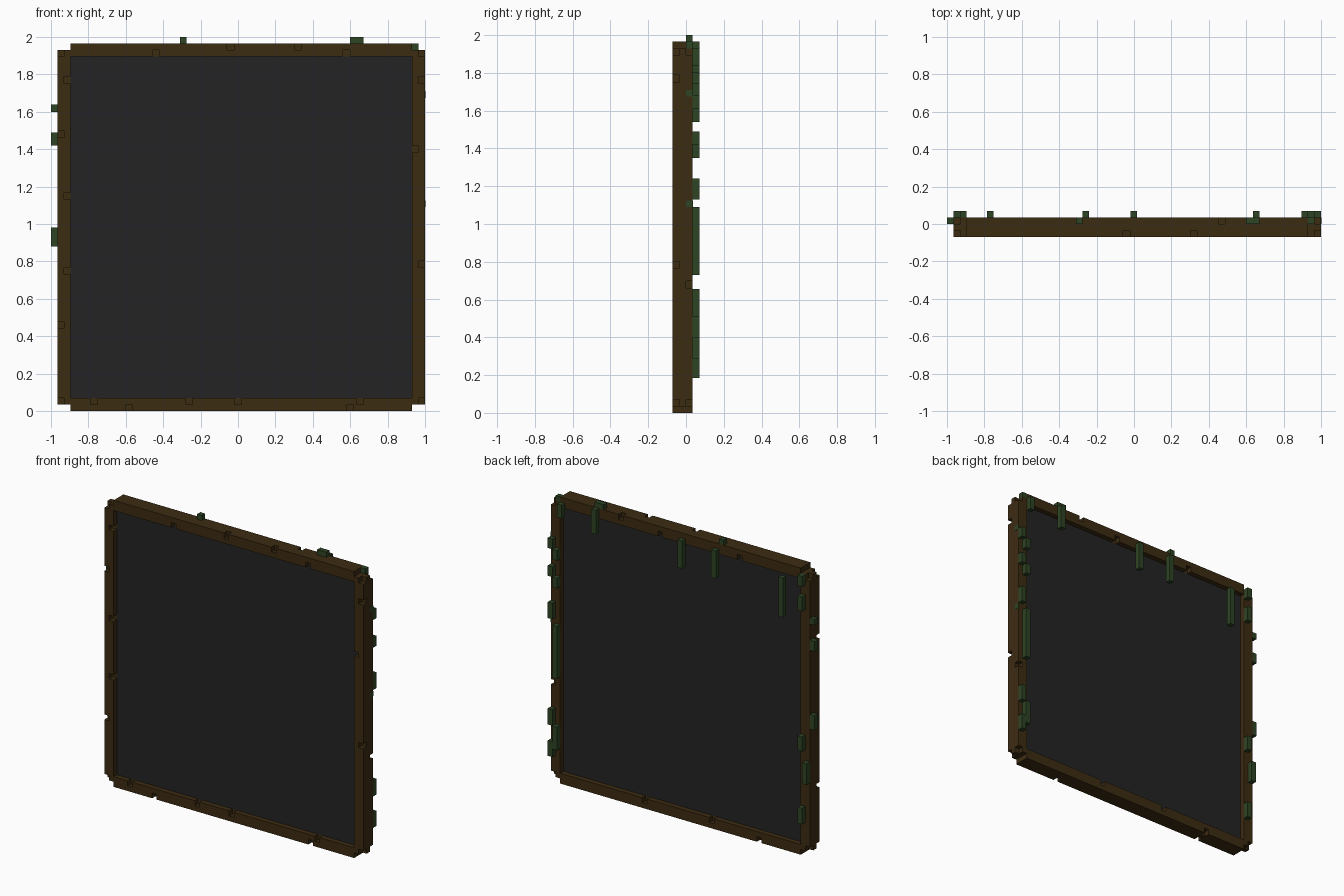
import bpy, bmesh
from mathutils import Matrix, Vector

cube = bpy.data.objects.get("Cube")
if cube:
    bpy.data.objects.remove(cube)

U = 2 / 57                      # block size
F, B = -2 * U, U                # front and back of the frame


def material(name, rgb):
    m = bpy.data.materials.new(name)
    m.use_nodes = True
    m.diffuse_color = (*rgb, 1)
    m.node_tree.nodes["Principled BSDF"].inputs["Base Color"].default_value = (*rgb, 1)
    m.node_tree.nodes["Principled BSDF"].inputs["Roughness"].default_value = 0.9
    return m


wood = material("dark brown wood", (0.046, 0.025, 0.006))
slate = material("dark grey panel", (0.0175, 0.0175, 0.0180))
moss = material("moss green", (0.027, 0.058, 0.018))


def boxes(name, spans, mat):
    """One object made of boxes, each given as (x0, x1, y0, y1, z0, z1)."""
    bm = bmesh.new()
    for x0, x1, y0, y1, z0, z1 in spans:
        centre = Vector((x0 + x1, y0 + y1, z0 + z1)) / 2
        size = Matrix.Diagonal((x1 - x0, y1 - y0, z1 - z0, 1))
        bmesh.ops.create_cube(bm, size=1, matrix=Matrix.Translation(centre) @ size)
    mesh = bpy.data.meshes.new(name)
    bm.to_mesh(mesh)
    bm.free()
    mesh.materials.append(mat)
    obj = bpy.data.objects.new(name, mesh)
    bpy.context.collection.objects.link(obj)
    return obj


def bar(name, axis, along, across, outward, notches):
    """Frame bar with one-block notches: (position, outer or inner, front or back)."""
    def span(a, c, y):
        return (*a, *y, *c) if axis == "x" else (*c, *y, *a)

    obj = boxes(name, [span(along, across, (F, B))], wood)
    middle = sum(across) / 2
    cuts = []
    for pos, edge, face in notches:
        side = outward if edge == "outer" else -outward
        c = sorted((middle, middle + side * (U + 0.01)))
        y = (F - 0.01, F + U) if face == "front" else (B - U, B + 0.01)
        cuts.append(span((pos - U / 2, pos + U / 2), c, y))
    cutter = boxes(name + "_cutter", cuts, wood)
    cutter.hide_render = True
    mod = obj.modifiers.new("notches", "BOOLEAN")
    mod.operation = "DIFFERENCE"
    mod.solver = "EXACT"
    mod.object = cutter
    bpy.context.view_layer.objects.active = obj
    bpy.ops.object.modifier_apply(modifier=mod.name)
    bpy.data.objects.remove(cutter)


# Frame: two uprights between slightly raised top and bottom rails
L, R = -1 + U, 1.0
H = 56 * U
rail = (L + 2 * U, R - 2 * U)
post = (U, H - U)
ends = [(z, "outer", f) for z in (1.5 * U - 0.0005, H - 1.5 * U + 0.0005)
        for f in ("front", "back")]

bar("top_rail", "x", rail, (H - 2 * U, H), 1,
    [(-0.44, "inner", "front"), (-0.04, "outer", "front"), (0.32, "outer", "front"),
     (0.58, "inner", "front"), (0.47, "outer", "back"), (0.17, "inner", "back"),
     (-0.43, "inner", "back")])
bar("bottom_rail", "x", rail, (0, 2 * U), -1,
    [(-0.77, "inner", "front"), (-0.585, "outer", "front"), (-0.26, "inner", "front"),
     (0.0, "inner", "front"), (0.6, "outer", "front"), (0.65, "inner", "front"),
     (0.29, "inner", "back"), (-0.22, "inner", "back"), (-0.58, "outer", "back")])
bar("right_post", "z", post, (L, L + 2 * U), -1, ends +
    [(1.77, "inner", "front"), (1.48, "outer", "front"), (1.15, "inner", "front"),
     (0.75, "inner", "front"), (0.46, "outer", "front")])
bar("left_post", "z", post, (R - 2 * U, R), 1, ends +
    [(1.77, "outer", "front"), (1.4, "inner", "front"), (0.785, "outer", "front"),
     (0.68, "outer", "back")])

# Recessed panel in the middle layer
boxes("panel", [(L + 2 * U, R - 2 * U, -U, 0, 2 * U, H - 2 * U)], slate)

# Moss strips hanging on the back: (left edge x, bottom z, top z)
hanging = [(0.895, 1.84, 1.93), (0.635, 1.80, 1.965), (-0.02, 1.74, 1.93),
           (-0.275, 1.74, 1.93), (-0.785, 1.61, 1.88), (-0.93, 1.86, 1.93)]
boxes("hanging_moss", [(x, x + U, B, B + U, a, b) for x, a, b in hanging], moss)

# Moss strips on the back of the posts
left_moss = [(R - U, 1.61, 1.68), (R - U, 1.42, 1.49), (R - U, 1.13, 1.24),
             (R - U, 0.40, 0.51), (R - U, 0.185, 0.29),
             (R - 2 * U, 1.54, 1.61), (R - 2 * U, 1.35, 1.42),
             (R - 2 * U, 0.73, 1.09), (R - 2 * U, 0.24, 0.40)]
right_moss = [(L + U, 1.69, 1.79), (L + U, 0.73, 0.83), (L + U, 0.23, 0.34),
              (L, 0.51, 0.655)]
for name, strips in (("left_post_moss", left_moss), ("right_post_moss", right_moss)):
    boxes(name, [(x, x + U, B, B + U, a, b) for x, a, b in strips], moss)

# Moss on the outer edges
boxes("right_edge_moss", [(-1, L, 0, U, a, b)
                          for a, b in ((0.88, 0.98), (1.42, 1.49), (1.60, 1.64))], moss)
boxes("top_edge_moss", [(a, b, 0, U, H, H + U)
                        for a, b in ((-0.31, -0.275), (0.60, 0.67))], moss)
boxes("left_edge_moss", [(R - 0.005, R + 0.002, 0, U + 0.001, z, z + U)
                         for z in (1.675, 1.09)], moss)
boxes("corner_moss", [(R - 2 * U, R - U, 0, U, H - U, H)], moss)
